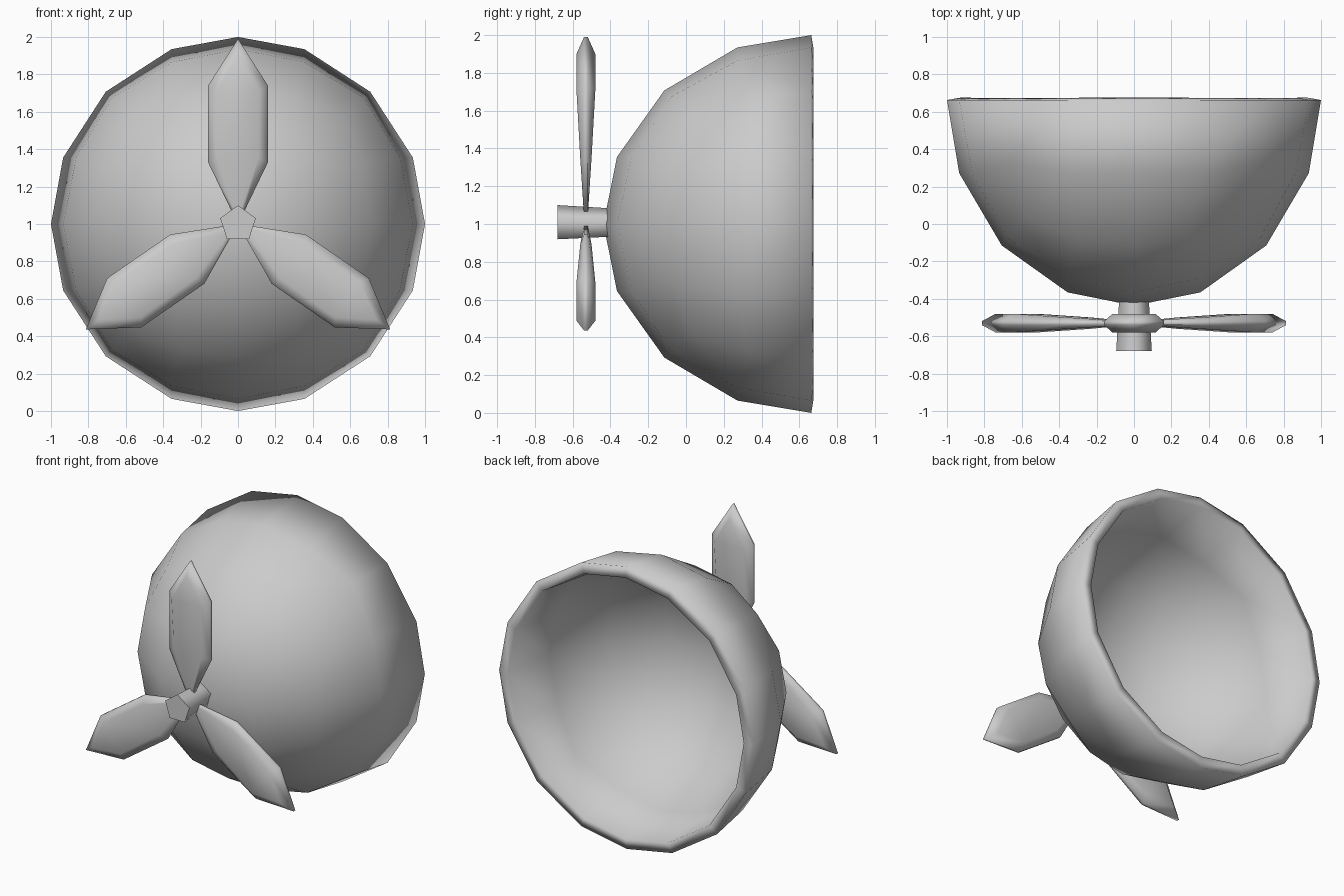
import bpy
from math import sin, cos, pi, radians
from mathutils import Vector

if "Cube" in bpy.data.objects:
    bpy.data.objects.remove(bpy.data.objects["Cube"])

CZ = 1.0  # height of the propeller axis


def make(name, verts, faces, angle, flip_check=True):
    mesh = bpy.data.meshes.new(name)
    mesh.from_pydata(verts, [], faces)
    mesh.validate()
    ob = bpy.data.objects.new(name, mesh)
    bpy.context.collection.objects.link(ob)
    bpy.ops.object.select_all(action='DESELECT')
    ob.select_set(True)
    bpy.context.view_layer.objects.active = ob
    if flip_check:
        bpy.ops.object.mode_set(mode='EDIT')
        bpy.ops.mesh.select_all(action='SELECT')
        bpy.ops.mesh.normals_make_consistent(inside=False)
        bpy.ops.object.mode_set(mode='OBJECT')
    bpy.ops.object.shade_smooth_by_angle(angle=radians(angle))
    return ob


def sphere_point(key):
    """Map a point of a cube lattice (coordinates -2..2) to the unit sphere."""
    spacing = (.38, .41, .45)
    out = []
    for i, k in enumerate(key):
        if abs(k) == 1:
            others = sorted(abs(key[j]) for j in range(3) if j != i)
            out.append(k * spacing[others[0]])
        else:
            out.append(k / 2)
    return Vector(out).normalized()


def half_sphere():
    """Front (-y) half of a rounded cube, 4 x 4 quads per cube face."""
    index, verts, faces = {}, [], []

    def vert(key):
        if key not in index:
            index[key] = len(verts)
            p = sphere_point(key)
            verts.append((p.x, .663 + 1.1 * p.y, CZ + p.z))
        return index[key]

    for axis, side in ((1, -2), (0, -2), (0, 2), (2, -2), (2, 2)):
        for u in range(-2, 2):
            for v in range(-2, 2):
                cell = []
                for a, b in ((u, v), (u + 1, v), (u + 1, v + 1), (u, v + 1)):
                    key = [a, b]
                    key.insert(axis, side)
                    cell.append(tuple(key))
                if max(k[1] for k in cell) > 0:
                    continue
                # wind every face outwards
                p, q, r = (Vector(c) for c in cell[:3])
                if (q - p).cross(r - p)[axis] * side < 0:
                    cell.reverse()
                faces.append([vert(k) for k in cell])
    return verts, faces


# hollow bowl-shaped hull
bowl = make("bowl_shell", *half_sphere(), 40, False)
wall = bowl.modifiers.new("wall", 'SOLIDIFY')
wall.thickness = .075
wall.offset = -1
bowl.modifiers.move(len(bowl.modifiers) - 1, 0)  # wall first, then smoothing

# five-sided shaft, flared to the front
ring = [(cos(pi / 2 + 2 * pi * i / 5), sin(pi / 2 + 2 * pi * i / 5)) for i in range(5)]
shaft = [(r * c, y, CZ + r * s) for r, y in ((.1, -.68), (.083, -.40)) for c, s in ring]
sides = [(i, (i + 1) % 5, 5 + (i + 1) % 5, 5 + i) for i in range(5)]
make("shaft", shaft, sides + [range(5), range(5, 10)], 75)

# blades: edge outline (half width, radius) and raised plate (half width, radius, half thickness)
EDGE = [(0, .99), (.16, .74), (.16, .33), (.03, .06), (-.03, .06), (-.16, .33), (-.16, .74)]
PLATE = [(0, .90, .05), (.115, .71, .05), (.11, .35, .03), (.015, .07, .012),
         (-.015, .07, .012), (-.11, .35, .03), (-.115, .71, .05)]


def blade(name, degrees):
    a, y0, n = radians(degrees), -.53, len(EDGE)
    layers = [[(x, r, -t) for x, r, t in PLATE],
              [(x, r, -.01) for x, r in EDGE],
              [(x, r, .01) for x, r in EDGE],
              [(x, r, t) for x, r, t in PLATE]]
    verts = [(x * cos(a) + r * sin(a), y0 + t, CZ + r * cos(a) - x * sin(a))
             for layer in layers for x, r, t in layer]
    faces = [(k * n + i, k * n + (i + 1) % n, (k + 1) * n + (i + 1) % n, (k + 1) * n + i)
             for k in range(3) for i in range(n)]
    for b in (0, 3 * n):
        faces += [(b, b + 1, b + 6), (b + 1, b + 2, b + 5, b + 6), (b + 2, b + 3, b + 4, b + 5)]
    return make(name, verts, faces, 80)


for name, deg in (("top_blade", 0), ("right_blade", 124.7), ("left_blade", -124.7)):
    blade(name, deg)
